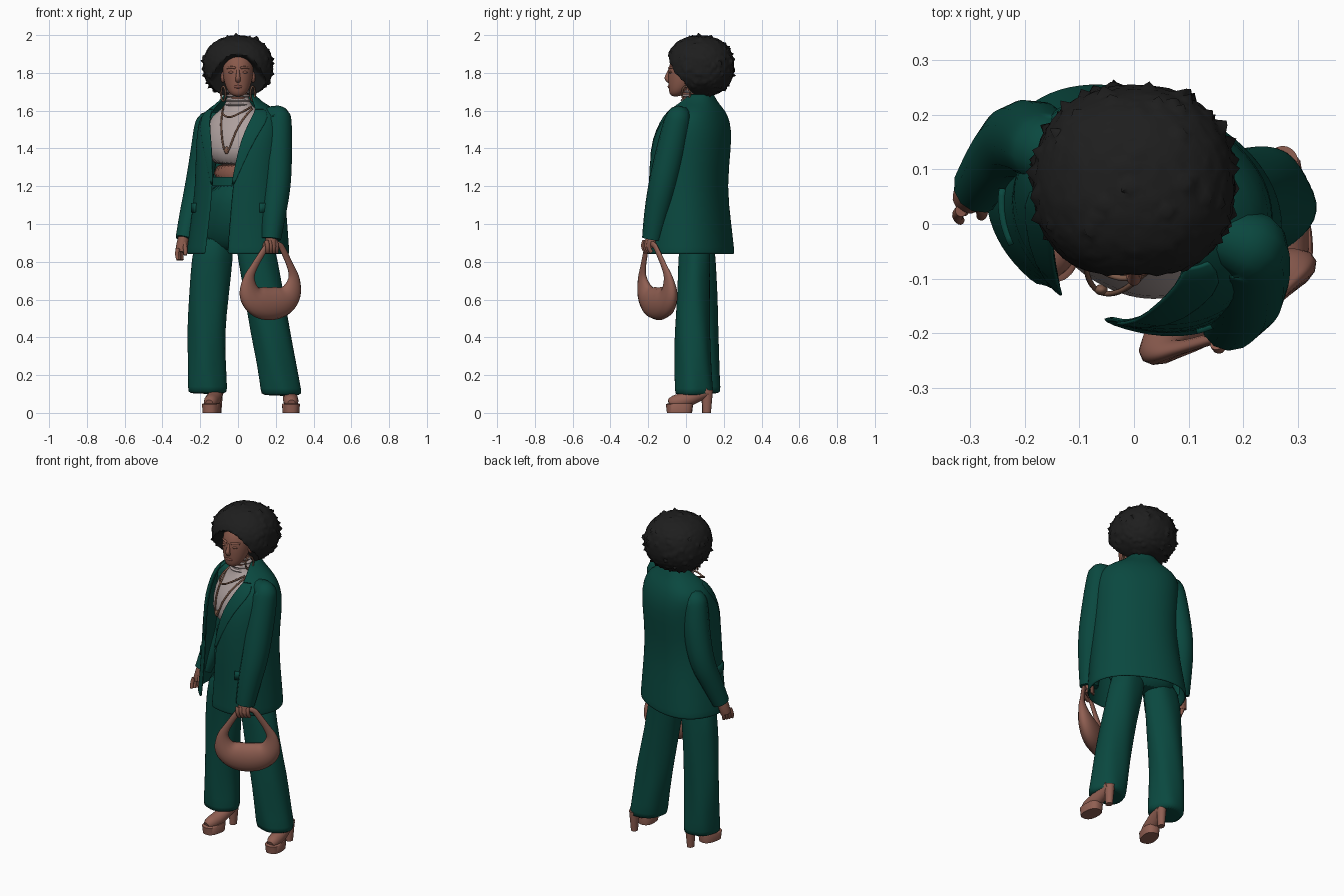
import bpy, bmesh, math, random
from math import sin, cos, radians
from mathutils import Vector, Matrix

random.seed(4)
if "Cube" in bpy.data.objects:
    bpy.data.objects.remove(bpy.data.objects["Cube"])
SCENE = bpy.context.scene.collection
TURN = radians(-25)          # torso is turned towards its right


def material(name, r, g, b):
    m = bpy.data.materials.new(name)
    m.use_nodes = True
    m.diffuse_color = (r, g, b, 1)
    bsdf = m.node_tree.nodes["Principled BSDF"]
    bsdf.inputs["Base Color"].default_value = (r, g, b, 1)
    bsdf.inputs["Roughness"].default_value = 0.8
    return m


GREEN = material("green_cloth", .003, .065, .05)
SKIN = material("skin", .25, .1, .07)
LIP = material("lips", .2, .07, .052)
HAIR = material("black_hair", .013, .013, .013)
SHIRT = material("pale_knit", .42, .35, .34)
LEATHER = material("tan_leather", .28, .115, .085)
METAL = material("bronze_metal", .2, .1, .065)


def add(name, bm, mat, angle=50):
    bmesh.ops.recalc_face_normals(bm, faces=bm.faces)
    me = bpy.data.meshes.new(name)
    bm.to_mesh(me)
    bm.free()
    me.materials.append(mat)
    ob = bpy.data.objects.new(name, me)
    SCENE.objects.link(ob)
    bpy.ops.object.select_all(action="DESELECT")
    ob.select_set(True)
    bpy.context.view_layer.objects.active = ob
    bpy.ops.object.shade_smooth_by_angle(angle=radians(angle))
    return ob


def loft(name, rings, mat, turn=0, p=1, n=36, thick=0, fold=0, smooth=1, grow=1):
    """Skin stacked rings (cx, cy, z, rx, ry [, start, end angle])."""
    bm = bmesh.new()
    rows = []
    is_open = len(rings[0]) > 5
    rot = Matrix.Rotation(turn, 3, "Z")
    for cx, cy, z, rx, ry, *span in rings:
        a0, a1 = span or (0, 360)
        row = []
        for i in range(n + is_open):
            a = radians(a0 + (a1 - a0) * i / n)
            s, c = sin(a), cos(a)
            k = grow * (1 + fold * sin(5 * a + 8 * z) + fold * sin(3 * a - 13 * z))
            v = Vector((math.copysign(abs(s) ** p, s) * rx * k,
                        -math.copysign(abs(c) ** p, c) * ry * k, 0))
            row.append(bm.verts.new(rot @ v + Vector((cx, cy, z))))
        rows.append(row)
    for a, b in zip(rows, rows[1:]):
        for i in range(n):
            j = (i + 1) % len(a)
            bm.faces.new((a[i], a[j], b[j], b[i]))
    if not is_open:
        bm.faces.new(rows[0])
        bm.faces.new(rows[-1])
    ob = add(name, bm, mat)
    if thick:
        mod = ob.modifiers.new("thickness", "SOLIDIFY")
        mod.thickness, mod.offset = thick, 0
    if smooth:
        mod = ob.modifiers.new("smooth", "SUBSURF")
        mod.levels = mod.render_levels = smooth
    return ob


def tube(name, pts, mat, loop=False):
    """Round tube through points (x, y, z, radius)."""
    cu = bpy.data.curves.new(name, "CURVE")
    cu.dimensions = "3D"
    cu.bevel_depth, cu.bevel_resolution, cu.use_fill_caps = 1, 4, True
    sp = cu.splines.new("NURBS")
    sp.points.add(len(pts) - 1)
    for q, (x, y, z, r) in zip(sp.points, pts):
        q.co, q.radius = (x, y, z, 1), r
    sp.use_cyclic_u, sp.use_endpoint_u = loop, not loop
    sp.order_u, sp.resolution_u = 3, 6
    cu.materials.append(mat)
    ob = bpy.data.objects.new(name, cu)
    SCENE.objects.link(ob)
    return ob


def ball(name, loc, size, mat):
    bm = bmesh.new()
    bmesh.ops.create_uvsphere(bm, u_segments=20, v_segments=12, radius=1)
    bmesh.ops.transform(bm, verts=bm.verts,
                        matrix=Matrix.Translation(loc) @ Matrix.Diagonal((*size, 1)))
    return add(name, bm, mat)


# Jacket, open at the front
jacket = [(0, .025, .84, .272, .205, 5, 342), (0, .025, .86, .271, .204, 5, 342),
          (.005, .02, 1.0, .255, .195, 6, 343), (.01, .008, 1.2, .232, .187, 8, 345),
          (.015, .025, 1.4, .235, .193, 16, 343), (.02, .043, 1.5, .235, .173, 22, 335),
          (.02, .053, 1.57, .222, .143, 30, 328), (.018, .058, 1.61, .172, .117, 44, 318),
          (.01, .062, 1.645, .108, .092, 62, 298), (.003, .062, 1.69, .076, .076, 88, 272)]
loft("jacket", jacket, GREEN, TURN, .88, thick=.012)

# Lapels and pocket flaps lie on the jacket surface
widths = [2, 15, 22, 30, 18]
for side, name in ((1, "left"), (-1, "right")):
    rings, flap = [], []
    for ring, w in zip(jacket[3:8], widths):
        e = ring[5] if side > 0 else ring[6]
        rings.append((*ring[:5], e - side, e + side * w))
    loft(name + "_lapel", rings, GREEN, TURN, .88, n=8, thick=.008, grow=1.03)
    for z in (1.06, 1.11):
        flap.append((.007, .016, z, .246, .193, side * 45, side * 75))
    loft(name + "_pocket_flap", flap, GREEN, TURN, .88, n=8, thick=.014, grow=1.025, smooth=0)

# Sleeves with squared shoulders
tube("left_sleeve", [(.13, -.01, 1.565, .05), (.215, -.04, 1.57, .062), (.215, -.045, 1.55, .07),
                     (.208, -.08, 1.39, .079), (.205, -.125, 1.2, .076), (.185, -.162, 1.03, .064),
                     (.175, -.18, .92, .053)], GREEN)
tube("right_sleeve", [(-.09, .12, 1.535, .05), (-.16, .135, 1.54, .06), (-.165, .14, 1.52, .068),
                      (-.18, .155, 1.36, .075), (-.215, .155, 1.18, .07), (-.255, .105, 1.03, .06),
                      (-.282, .068, .92, .05)], GREEN)

# Knit top, bare waist and roll collar
loft("knit_top", [(.01, .02, 1.3, .165, .135), (.01, .02, 1.4, .185, .158), (.01, .03, 1.5, .185, .143),
                  (.01, .045, 1.57, .16, .105), (.005, .05, 1.61, .09, .077), (0, .045, 1.64, .062, .062),
                  (0, .04, 1.7, .056, .058)], SHIRT, TURN, fold=.01)
loft("waist", [(.01, .02, 1.2, .15, .118), (.01, .02, 1.34, .155, .124)], SKIN, TURN)
for i in range(4):
    z, r = 1.632 + .023 * i, .067 - .002 * i
    loft("collar_fold", [(0, .04, z - .012, r - .004, r - .004), (0, .038, z, r + .004, r + .004),
                         (0, .036, z + .012, r - .004, r - .004)], SHIRT)

# Necklaces and pendant
rot = Matrix.Rotation(TURN, 3, "Z")
base = Vector((.01, .03, 0))
for name, half, end in (("long_necklace", [(.085, -.03, 1.61), (.055, -.136, 1.54)], (0, -.182, 1.33)),
                        ("short_necklace", [(.08, -.03, 1.62), (.055, -.12, 1.585)], (0, -.14, 1.56))):
    line = half + [end] + [(-x, y, z) for x, y, z in reversed(half)]
    tube(name, [(*(rot @ Vector(v) + base), .005) for v in line], METAL)
ball("pendant", rot @ Vector((0, -.166, 1.39)) + base, (.012, .01, .02), METAL)

# Trousers
loft("trouser_hips", [(-.02, .06, .85, .14, .06), (-.015, .055, .91, .185, .11), (0, .04, 1.0, .195, .14),
                      (.005, .03, 1.1, .185, .145), (.01, .02, 1.23, .16, .125)], GREEN, TURN)
loft("waistband", [(.01, .02, 1.2, .168, .132), (.01, .02, 1.25, .164, .128)], GREEN, TURN, smooth=0)
loft("left_trouser_leg", [(.232, .042, .09, .107, .102), (.228, .042, .11, .106, .101),
                          (.205, .038, .25, .104, .098), (.177, .034, .42, .106, .094),
                          (.138, .036, .62, .104, .086), (.1, .045, .82, .105, .083),
                          (.08, .055, .95, .1, .085)], GREEN, fold=.03)
loft("right_trouser_leg", [(-.162, .083, .1, .103, .1), (-.162, .083, .12, .102, .099),
                           (-.165, .083, .25, .1, .096), (-.167, .083, .42, .1, .09),
                           (-.155, .078, .62, .105, .086), (-.14, .074, .82, .11, .085),
                           (-.12, .07, .95, .1, .08)], GREEN, fold=.03)

# Platform shoes
for name, loc, yaw in (("left", (.278, .01, 0), 3), ("right", (-.13, .01, 0), -13)):
    parts = [
        loft(name + "_shoe_platform", [(0, -.045, 0, .044, .066), (0, -.045, .045, .047, .072),
                                       (0, -.04, .05, .044, .066)], LEATHER, p=.8, smooth=0),
        tube(name + "_shoe_upper", [(0, -.1, .05, .02), (0, -.085, .055, .036), (0, -.02, .065, .042),
                                    (0, .06, .1, .037), (0, .105, .115, .032)], LEATHER),
        loft(name + "_shoe_heel", [(0, .1, 0, .019, .022), (0, .103, .12, .028, .03)], LEATHER, smooth=0),
        tube(name + "_ankle", [(0, .055, .1, .032), (0, .065, .17, .034)], SKIN)]
    for ob in parts:
        ob.location, ob.rotation_euler.z = loc, radians(yaw)

# Hands
tube("right_palm", [(-.283, .066, .96, .024), (-.293, .058, .9, .034), (-.303, .048, .85, .03)], SKIN)
tube("left_palm", [(.175, -.178, .96, .024), (.175, -.185, .91, .034), (.175, -.19, .875, .034)], SKIN)
for i in range(4):
    d = .016 * (i - 1.5)
    tube("right_finger", [(-.305 + d * .5, .048 + d, .87, .011), (-.316 + d * .5, .04 + d, .84, .011),
                          (-.306 + d * .5, .03 + d, .81, .008)], SKIN)
    tube("left_finger", [(.175 + d, -.205 + d * .6, .91, .012), (.183 + d, -.222 + d * .6, .875, .012),
                         (.18 + d, -.195 + d * .6, .85, .01)], SKIN)
tube("right_thumb", [(-.285, .04, .9, .012), (-.275, .02, .86, .012), (-.28, .015, .835, .009)], SKIN)
tube("left_thumb", [(.15, -.18, .91, .012), (.135, -.195, .88, .012), (.14, -.21, .855, .009)], SKIN)

# Crescent handbag: one loop that swells from handle to body
half = [(-.035, .275, .015), (-.06, .24, .017), (-.115, .15, .019), (-.142, .09, .032),
        (-.128, .005, .066), (-.06, -.042, .087)]
loop = half + [(-u, z, r) for u, z, r in reversed(half)]
bag = tube("handbag", [(u, -.25 * z, z, r) for u, z, r in loop], LEATHER, True)
bag.location, bag.scale.y, bag.rotation_euler.z = (.17, -.15, .62), .62, radians(30)

# Head and face
loft("head", [(0, -.055, 1.674, .02, .018), (0, -.047, 1.69, .045, .042), (0, -.03, 1.72, .064, .062),
              (0, -.01, 1.77, .078, .086), (0, 0, 1.82, .082, .094), (0, .01, 1.87, .08, .09),
              (0, .02, 1.92, .05, .06)], SKIN)
tube("neck", [(0, .035, 1.64, .05), (0, .015, 1.75, .05)], SKIN)
tube("nose", [(0, -.086, 1.82, .007), (0, -.096, 1.79, .01), (0, -.104, 1.768, .014),
              (0, -.085, 1.758, .014)], SKIN)
ball("mouth", (0, -.083, 1.727), (.025, .014, .011), LIP)
for s, name in ((1, "left"), (-1, "right")):
    tube(name + "_brow", [(s * .014, -.089, 1.825, .006), (s * .035, -.084, 1.834, .007),
                          (s * .058, -.062, 1.825, .005)], SKIN)
    ball(name + "_eyelid", (s * .034, -.08, 1.803), (.016, .01, .007), SKIN)
    ball(name + "_ear", (s * .08, .01, 1.78), (.012, .022, .032), SKIN)
    hoop = []
    for i in range(12):
        a = math.tau * i / 12
        hoop.append((s * (.078 + .012 * cos(a)), .022 * cos(a), 1.69 + .04 * sin(a), .005))
    tube(name + "_hoop_earring", hoop, METAL, True)

# Round curly hair, arched and cut back around the face
bm = bmesh.new()
bmesh.ops.create_icosphere(bm, subdivisions=5, radius=1)
for v in bm.verts:
    n = v.co.normalized()
    q = [math.copysign(abs(c) ** .9, c) for c in n]
    p = Vector((q[0] * .185, q[1] * .18 + .075, q[2] * .163 + 1.835))
    p += n * random.uniform(-.002, .002)
    if p.y > -.03 and random.random() < .06:
        p += n * random.uniform(.008, .017)
    drop = 1.905 - 5 * p.x ** 2 - p.z
    if drop > 0:
        p.y = max(p.y, min(-.11 + 2.2 * drop, -.03 + .4 * drop))
    v.co = p
add("hair", bm, HAIR, 60)
